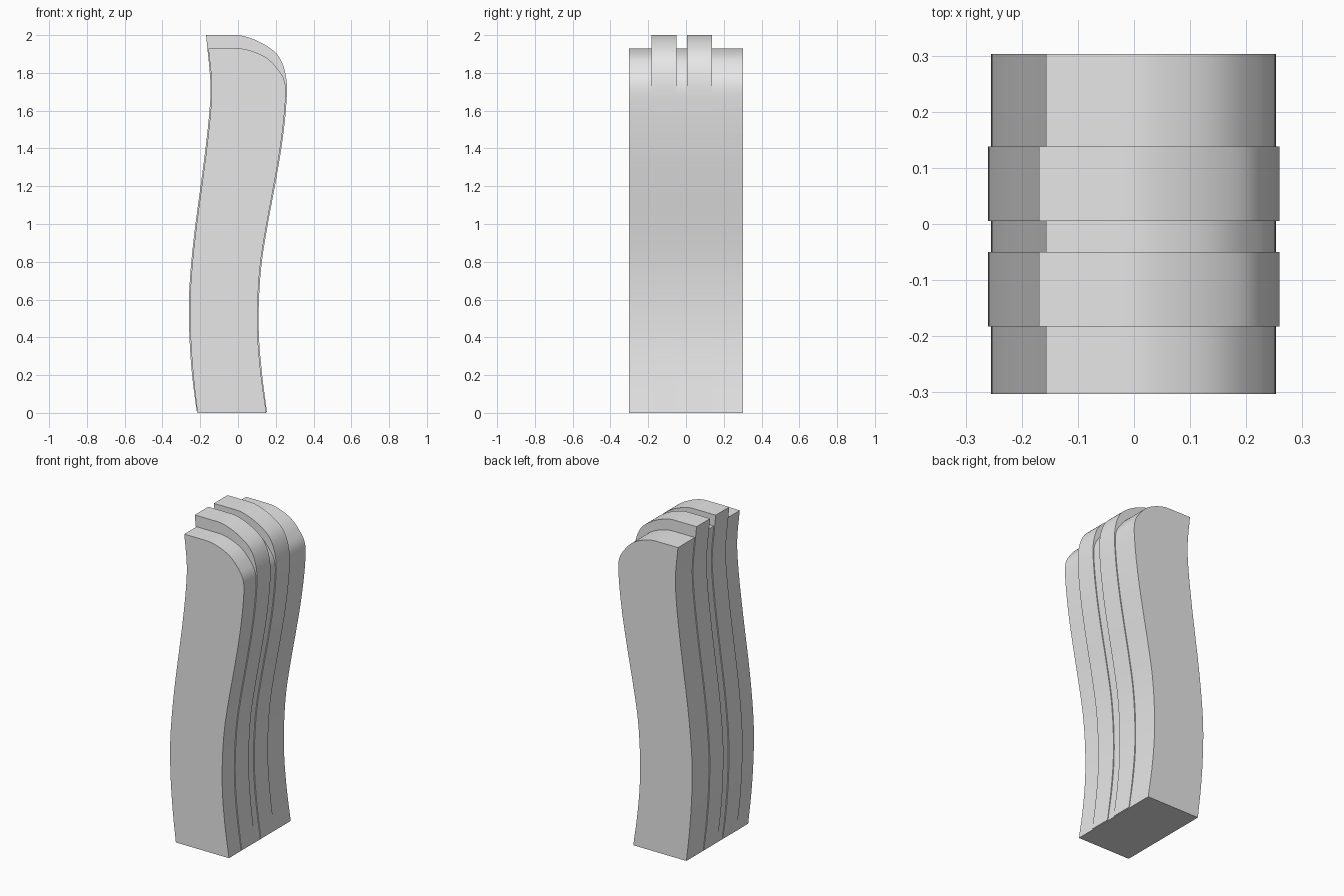
import bpy
import bmesh
import math
from mathutils import Vector

cube = bpy.data.objects.get("Cube")
if cube:
    bpy.data.objects.remove(cube, do_unlink=True)

grey = bpy.data.materials.new("light grey")
grey.use_nodes = True
colour = (0.8, 0.8, 0.8, 1)
grey.diffuse_color = colour
grey.node_tree.nodes["Principled BSDF"].inputs["Base Color"].default_value = colour


def spline(points, steps=6):
    """Smooth curve through the given points."""
    pts = [Vector(p) for p in points]
    pts = [pts[0] * 2 - pts[1]] + pts + [pts[-1] * 2 - pts[-2]]
    out = []
    for a, b, c, d in zip(pts, pts[1:], pts[2:], pts[3:]):
        for i in range(steps):
            t = i / steps
            out.append(0.5 * (2 * b + (c - a) * t + (2 * a - 5 * b + 4 * c - d) * t * t
                              + (3 * b - a - 3 * c + d) * t ** 3))
    return out + [pts[-2]]


def slab(name, outline, y0, y1):
    """Extrude an x-z outline from y0 to y1."""
    bm = bmesh.new()
    face = bm.faces.new([bm.verts.new((p.x, y0, p.y)) for p in outline])
    ext = bmesh.ops.extrude_face_region(bm, geom=[face])
    verts = [v for v in ext["geom"] if isinstance(v, bmesh.types.BMVert)]
    bmesh.ops.translate(bm, verts=verts, vec=(0, y1 - y0, 0))
    bmesh.ops.recalc_face_normals(bm, faces=bm.faces[:])
    mesh = bpy.data.meshes.new(name)
    bm.to_mesh(mesh)
    bm.free()
    mesh.materials.append(grey)
    obj = bpy.data.objects.new(name, mesh)
    bpy.context.collection.objects.link(obj)
    bpy.ops.object.select_all(action="DESELECT")
    obj.select_set(True)
    bpy.context.view_layer.objects.active = obj
    bpy.ops.object.shade_smooth_by_angle(angle=math.radians(30))


# Body: S-shaped sides with a rounded crest
body_right = [(0.15, 0), (0.122, 0.2), (0.105, 0.4), (0.105, 0.6), (0.12, 0.8),
              (0.152, 1.0), (0.189, 1.2), (0.223, 1.4), (0.247, 1.6), (0.25, 1.74),
              (0.21, 1.82), (0.143, 1.885), (0.04, 1.925), (-0.06, 1.93), (-0.157, 1.93)]
body_left = [(-0.157, 1.93), (-0.14, 1.75), (-0.145, 1.6), (-0.166, 1.4), (-0.192, 1.2),
             (-0.219, 1.0), (-0.241, 0.8), (-0.254, 0.6), (-0.251, 0.4),
             (-0.237, 0.2), (-0.215, 0)]
slab("body", spline(body_right) + spline(body_left)[1:], -0.303, 0.303)

# Ribs: the same sides set out slightly, with a higher crest
out = 0.006
rib_right = [(x + out, z) for x, z in body_right[1:9]]
rib_right = [(0.153, 0.004)] + rib_right + [
    (0.257, 1.76), (0.22, 1.88), (0.14, 1.95), (0.03, 1.995), (-0.07, 2.0), (-0.169, 2.0)]
rib_left = [(x - out, z) for x, z in body_left[1:-1]]
rib_left = [(-0.169, 2.0)] + rib_left + [(-0.219, 0.01)]
rib = spline(rib_right) + spline(rib_left)[1:]
slab("front_rib", rib, -0.183, -0.05)
slab("back_rib", rib, 0.005, 0.138)
